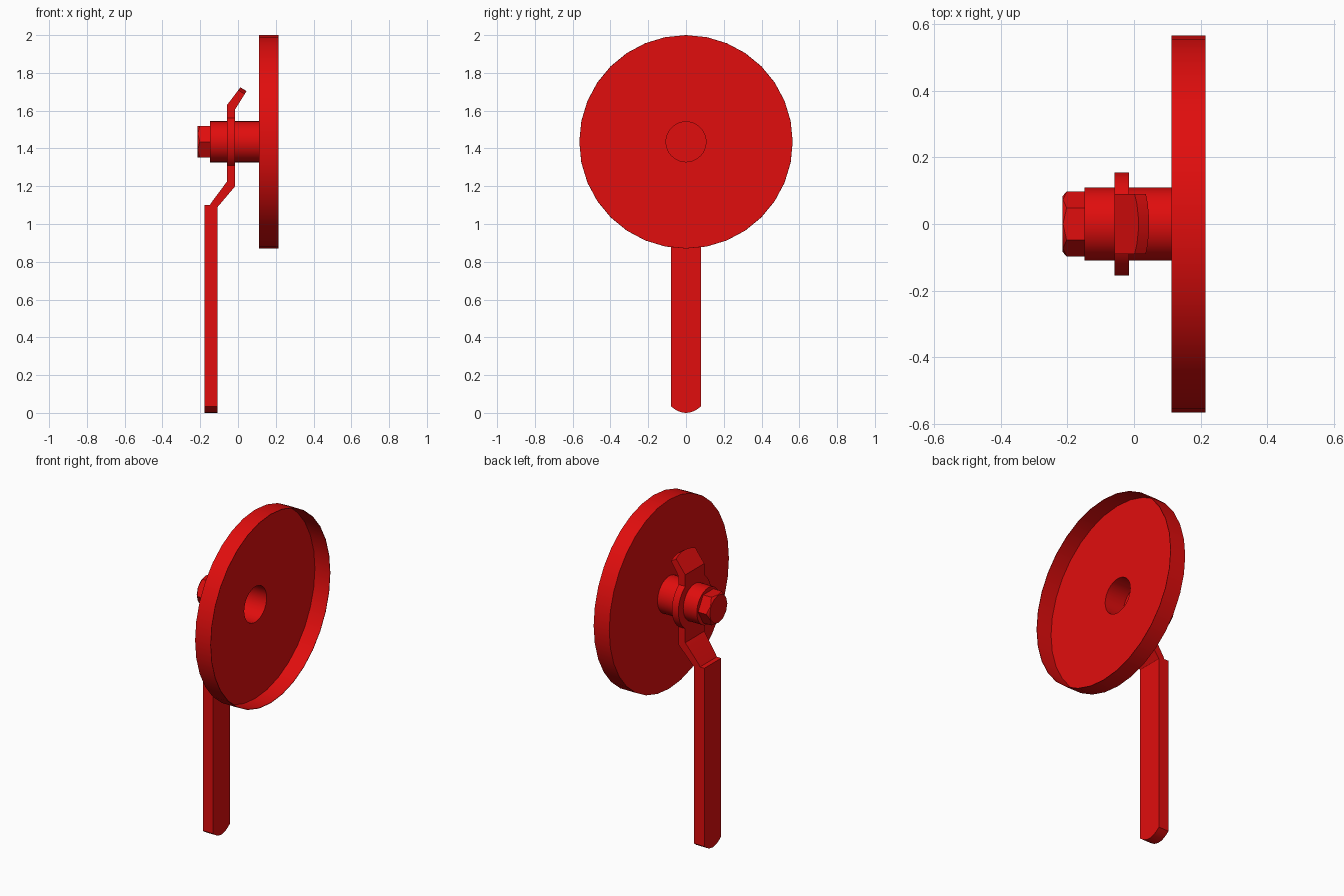
import bpy, bmesh
from math import sin, cos, pi, sqrt, radians

old = bpy.data.objects.get("Cube")
if old:
    bpy.data.objects.remove(old, do_unlink=True)

RED = (0.75, 0.004, 0.004, 1)
red = bpy.data.materials.new("red paint")
red.use_nodes = True
red.diffuse_color = RED
for node in red.node_tree.nodes:
    if node.type == 'BSDF_PRINCIPLED':
        node.inputs["Base Color"].default_value = RED

AXLE = 1.435  # height of the wheel axle


def skin(name, rings, loop=False):
    """Join rings of points with quads; cap the ends unless they loop."""
    bm = bmesh.new()
    rows = [[bm.verts.new(p) for p in ring] for ring in rings]
    n = len(rows[0])
    pairs = list(zip(rows, rows[1:])) + ([(rows[-1], rows[0])] if loop else [])
    for a, b in pairs:
        for i in range(n):
            j = (i + 1) % n
            bm.faces.new((a[i], a[j], b[j], b[i]))
    if not loop:
        bm.faces.new(rows[0])
        bm.faces.new(rows[-1])
    bmesh.ops.recalc_face_normals(bm, faces=bm.faces)
    mesh = bpy.data.meshes.new(name)
    bm.to_mesh(mesh)
    bm.free()
    mesh.materials.append(red)
    obj = bpy.data.objects.new(name, mesh)
    bpy.context.collection.objects.link(obj)
    bpy.ops.object.select_all(action='DESELECT')
    obj.select_set(True)
    bpy.context.view_layer.objects.active = obj
    bpy.ops.object.shade_smooth_by_angle(angle=radians(30))
    return obj


def lathe(name, profile, loop=False, sides=32):
    """Turn (x, radius) points around the axle."""
    angles = [2 * pi * i / sides for i in range(sides)]
    rings = [[(x, r * cos(a), AXLE + r * sin(a)) for a in angles] for x, r in profile]
    return skin(name, rings, loop)


# Thin dish wheel, open on the left, with a hole into the sleeve
lathe("dish_wheel", [(0.112, 0.108), (0.112, 0.565), (0.215, 0.565),
                     (0.215, 0.562), (0.115, 0.562), (0.115, 0.108)], loop=True)

# Hollow sleeve between wheel and lever, and the collar behind the lever
lathe("hub_sleeve", [(-0.015, 0.109), (0.115, 0.109),
                     (0.115, 0.106), (-0.015, 0.106)], loop=True)
lathe("rear_collar", [(-0.148, 0.109), (-0.055, 0.109)])

# Hex bolt head with chamfered corners
FLAT, CORNER = 0.084, 0.097
rings = []
for x_corner, x_mid, r_corner, r_mid in ((-0.148, -0.148, CORNER, FLAT),
                                         (-0.202, -0.213, CORNER, FLAT),
                                         (-0.215, -0.215, 0.083, 0.083)):
    ring = []
    for i in range(12):
        x, r = (x_mid, r_mid) if i % 2 else (x_corner, r_corner)
        a = i * pi / 6
        ring.append((x, r * cos(a), AXLE + r * sin(a)))
    rings.append(ring)
skin("bolt_head", rings)

# Bent lever plate: rows of (back x, back z, front x, front z, half width)
ARM, EYE = 0.09, 0.155
rows = [(-0.165, 1.07, -0.125, 1.06, 0.078),
        (-0.14, 1.115, -0.108, 1.09, 0.08),
        (-0.058, 1.225, -0.015, 1.2, ARM)]
reach = sqrt(EYE ** 2 - ARM ** 2)
for i in range(13):  # round eye around the axle
    h = -reach * cos(pi * i / 12)
    z = AXLE + h
    rows.append((-0.058, z, -0.015, z, sqrt(EYE ** 2 - h ** 2)))
for t, w in ((0, ARM), (0.84, ARM), (0.94, 0.06), (1, 0.02)):  # rounded tip
    rows.append((-0.058 + 0.071 * t, 1.63 + 0.094 * t,
                 -0.015 + 0.06 * t, 1.607 + 0.096 * t, w))
skin("lever_plate", [[(xb, -w, zb), (xb, w, zb), (xf, w, zf), (xf, -w, zf)]
                     for xb, zb, xf, zf, w in rows])

# Flat grip with a curved lower end
HALF = 0.08
outline = [(HALF, 1.1), (-HALF, 1.1)]
for i in range(9):
    y = -HALF + 2 * HALF * i / 8
    outline.append((y, 0.035 * (y / HALF) ** 2))
skin("lever_grip", [[(x, y, z) for y, z in outline] for x in (-0.177, -0.109)])
